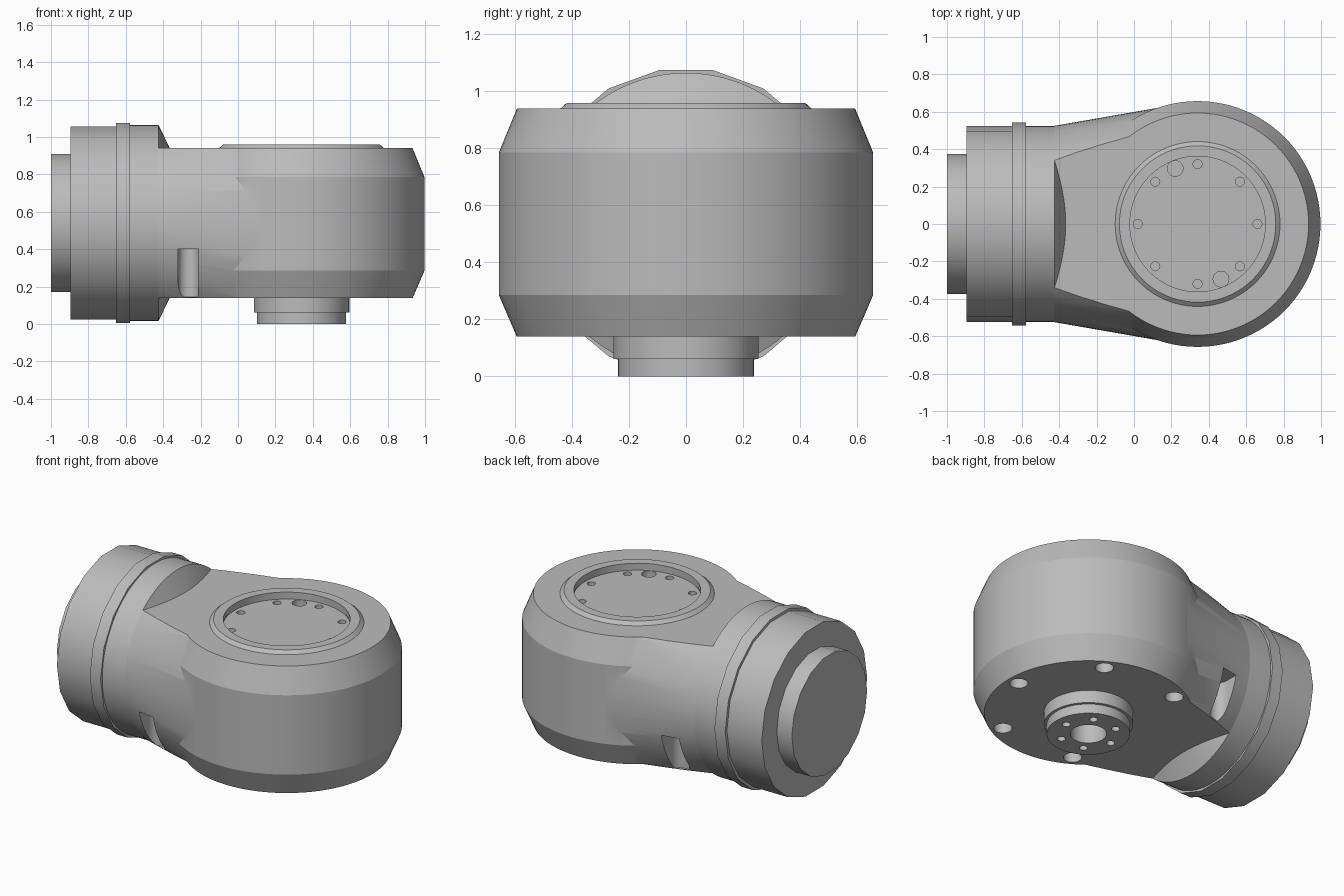
import bpy, bmesh
from math import cos, sin, pi, radians

cube = bpy.data.objects.get("Cube")
if cube:
    bpy.data.objects.remove(cube, do_unlink=True)

grey = bpy.data.materials.new("machined_grey")
grey.use_nodes = True
grey.diffuse_color = (0.5, 0.5, 0.5, 1)
grey.node_tree.nodes["Principled BSDF"].inputs["Base Color"].default_value = (0.5, 0.5, 0.5, 1)

CX = 0.34      # vertical drum axis
CZ = 0.54      # height of the horizontal tube axis


def finish(name, bm):
    bmesh.ops.recalc_face_normals(bm, faces=bm.faces)
    mesh = bpy.data.meshes.new(name)
    bm.to_mesh(mesh)
    bm.free()
    mesh.materials.append(grey)
    obj = bpy.data.objects.new(name, mesh)
    bpy.context.collection.objects.link(obj)
    return obj


def loft(name, sections, axis="z", n=96, x=CX, y=0, ring=False):
    """Join round or oval sections (position, radius[, second radius])."""
    bm = bmesh.new()
    loops = []
    for h, ra, *rest in sections:
        rb = rest[0] if rest else ra
        loop = []
        for i in range(n):
            a, b = ra * cos(2 * pi * i / n), rb * sin(2 * pi * i / n)
            loop.append(bm.verts.new((x + a, y + b, h) if axis == "z" else (h, a, CZ + b)))
        loops.append(loop)
    pairs = list(zip(loops, loops[1:]))
    if ring:
        pairs.append((loops[-1], loops[0]))
    else:
        bm.faces.new(loops[0])
        bm.faces.new(loops[-1])
    for p, q in pairs:
        for i in range(n):
            j = (i + 1) % n
            bm.faces.new((p[i], p[j], q[j], q[i]))
    return finish(name, bm)


def slab(name, x0, x1, y0, y1, z0, z1):
    bm = bmesh.new()
    bmesh.ops.create_cube(bm, size=1)
    for v in bm.verts:
        v.co = ((x0, x1)[v.co.x > 0], (y0, y1)[v.co.y > 0], (z0, z1)[v.co.z > 0])
    return finish(name, bm)


def combine(obj, tool, operation):
    tool.hide_render = True
    mod = obj.modifiers.new(operation, "BOOLEAN")
    mod.operation, mod.object, mod.solver = operation, tool, "EXACT"
    bpy.context.view_layer.objects.active = obj
    bpy.ops.object.modifier_apply(modifier=mod.name)
    bpy.data.objects.remove(tool, do_unlink=True)


def drill(obj, angles, distance, radius, z0, z1):
    for deg in angles:
        a = radians(deg)
        hole = loft("hole_cutter", [(z0, radius), (z1, radius)], n=24,
                    x=CX + distance * cos(a), y=distance * sin(a))
        combine(obj, hole, "DIFFERENCE")


# Drum housing merged with the flaring neck, trimmed flat above and below
housing = loft("drum_housing", [(0.095, 0.575), (0.285, 0.657), (0.785, 0.657), (0.985, 0.575)])
neck = loft("neck", [(-0.425, 0.525), (0.15, 0.625, 0.7)], axis="x")
combine(housing, neck, "UNION")
combine(housing, slab("trim", -2, 2, -2, 2, 0.14, 0.94), "INTERSECT")

# Access pockets on both sides of the neck
for s in (-1, 1):
    bm = bmesh.new()
    outline = [(0.055 * cos(pi * i / 16), -0.055 * sin(pi * i / 16)) for i in range(17)]
    outline += [(-0.055, 0.3), (0.055, 0.3)]
    rings = [[bm.verts.new((-0.265 + u, s * (0.44 + v), z)) for u, v in outline] for z in (0.145, 0.4)]
    bm.faces.new(rings[0])
    bm.faces.new(rings[1])
    for i in range(len(outline)):
        j = (i + 1) % len(outline)
        bm.faces.new((rings[0][i], rings[0][j], rings[1][j], rings[1][i]))
    combine(housing, finish("pocket_cutter", bm), "DIFFERENCE")

# Recessed cover with screw holes, and mounting holes underneath
combine(housing, loft("recess_cutter", [(0.915, 0.365), (1.0, 0.365)]), "DIFFERENCE")
drill(housing, range(0, 360, 45), 0.32, 0.024, 0.87, 1.0)
drill(housing, (112, 293), 0.32, 0.042, 0.87, 1.0)
drill(housing, (-120, -60, 0, 60, 120), 0.52, 0.053, 0.0, 0.26)

# Raised rim around the cover
rim = loft("cover_rim", [(0.925, 0.362), (0.96, 0.362), (0.96, 0.418), (0.938, 0.443), (0.925, 0.443)], ring=True)

# Output flange below the drum
flange = loft("output_flange", [(0, 0.238), (0.06, 0.238), (0.06, 0.255), (0.15, 0.255)])
drill(flange, (0,), 0, 0.104, -0.1, 0.12)
drill(flange, range(0, 360, 60), 0.165, 0.024, -0.1, 0.05)

# Horizontal tube: smooth collar, then faceted sleeve, band and end plug
collar = loft("tube_collar", [(-0.62, 0.525), (-0.425, 0.525), (-0.365, 0.4)], axis="x")
sleeve = loft("tube_sleeve", [(-0.895, 0.525), (-0.62, 0.525)], axis="x", n=18)
band = loft("tube_band", [(-0.653, 0.543), (-0.578, 0.543)], axis="x", n=18)
plug = loft("end_plug", [(-1, 0.375), (-0.88, 0.375)], axis="x", n=18)

bpy.ops.object.select_all(action="DESELECT")
for obj in (housing, rim, flange, collar, sleeve, band, plug):
    obj.select_set(True)
bpy.context.view_layer.objects.active = housing
bpy.ops.object.shade_smooth_by_angle(angle=radians(22))
